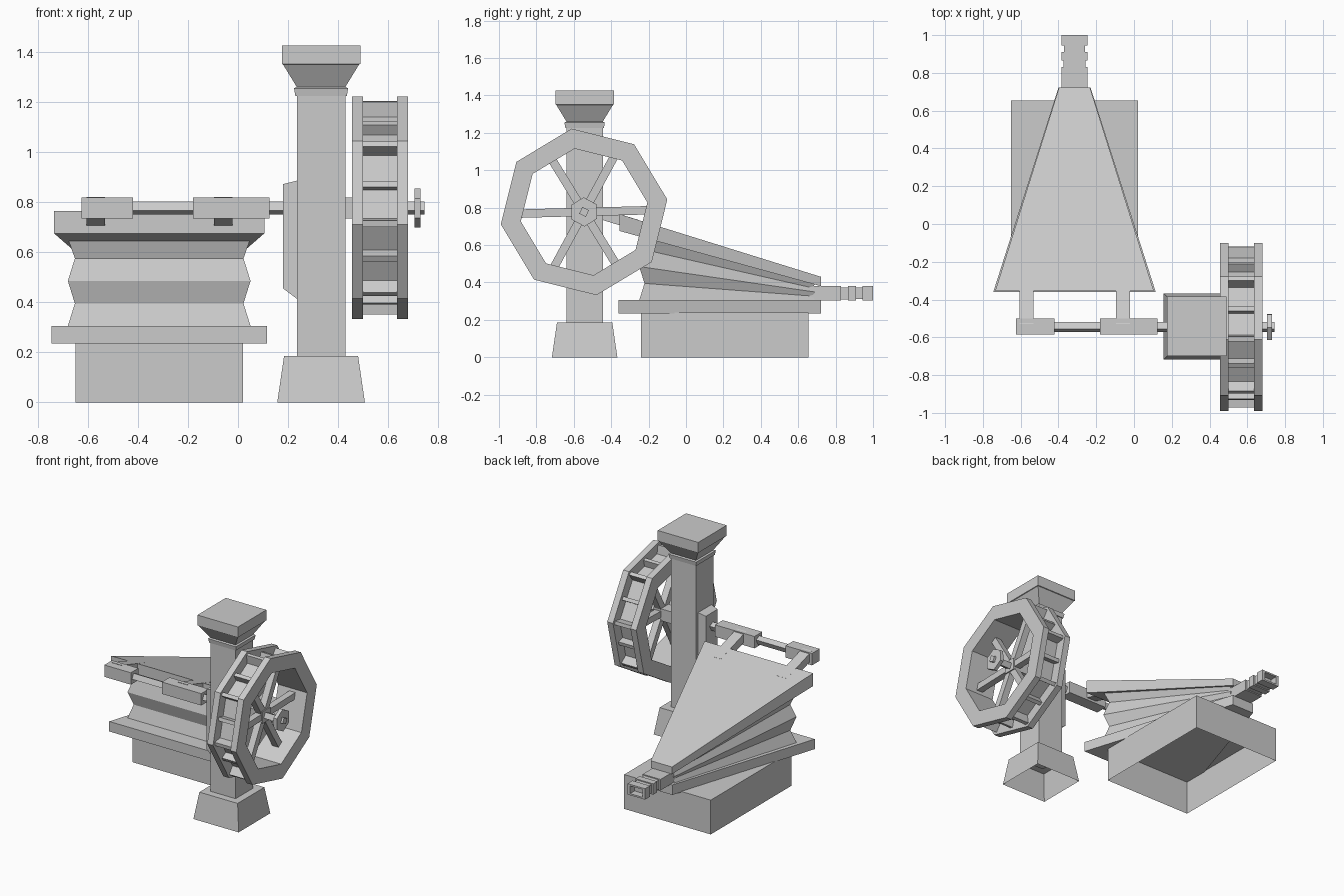
import bpy, bmesh
from math import sin, cos, pi, radians
from mathutils import Matrix, Vector

if "Cube" in bpy.data.objects:
    bpy.data.objects.remove(bpy.data.objects["Cube"])

CX = -0.315            # bellows centre line
AY, AZ = -0.545, 0.777  # axle position
PX, PY = 0.332, -0.542  # pillar centre


def finish(name, bm):
    bmesh.ops.recalc_face_normals(bm, faces=bm.faces)
    me = bpy.data.meshes.new(name)
    bm.to_mesh(me)
    bm.free()
    ob = bpy.data.objects.new(name, me)
    bpy.context.collection.objects.link(ob)
    return ob


def loft(name, rings, start=True, end=True, close=False):
    """Skin a list of point loops, with optional end caps."""
    bm = bmesh.new()
    loops = [[bm.verts.new(p) for p in r] for r in rings]
    pairs = list(zip(loops, loops[1:]))
    if close:
        pairs.append((loops[-1], loops[0]))
    for a, b in pairs:
        for i in range(len(a)):
            j = (i + 1) % len(a)
            bm.faces.new((a[i], a[j], b[j], b[i]))
    if not close:
        if start:
            bm.faces.new(loops[0][::-1])
        if end:
            bm.faces.new(loops[-1])
    return finish(name, bm)


def rect(cx, cy, hx, hy, z):
    return [(cx - hx, cy - hy, z), (cx + hx, cy - hy, z), (cx + hx, cy + hy, z), (cx - hx, cy + hy, z)]


def box(name, x0, x1, y0, y1, z0, z1, bottom=True):
    c = ((x0 + x1) / 2, (y0 + y1) / 2, (x1 - x0) / 2, (y1 - y0) / 2)
    return loft(name, [rect(*c, z0), rect(*c, z1)], start=bottom)


def ngon_x(x, r, n, a0):
    """Regular polygon around the axle at a given x."""
    return [(x, AY + r * cos(a0 + 2 * pi * i / n), AZ + r * sin(a0 + 2 * pi * i / n)) for i in range(n)]


def wedge(hf, yf, zf, hb, yb, zb):
    """Trapezoid loop: wide front edge, narrow back edge."""
    return [(CX - hf, yf, zf), (CX + hf, yf, zf), (CX + hb, yb, zb), (CX - hb, yb, zb)]


def radial_bar(name, ang, r0, r1, x0, x1, w):
    """Bar pointing out from the axle."""
    ob = box(name, x0, x1, r0, r1, -w / 2, w / 2)
    ob.data.transform(Matrix.Translation((0, AY, AZ)) @ Matrix.Rotation(ang, 4, 'X'))
    return ob


# Bellows: plinth, boards and pleated bag
box("bellows_plinth", -0.65, 0.02, -0.24, 0.655, 0, 0.24, bottom=False)
loft("lower_board", [wedge(0.43, -0.36, z, 0.085, 0.722, z) for z in (0.235, 0.305)])
loft("upper_board", [wedge(0.42, -0.355, 0.675, 0.082, 0.722, 0.38),
                     wedge(0.42, -0.355, 0.765, 0.082, 0.722, 0.43)])
pleats = []
for i, z in enumerate((0.305, 0.395, 0.485, 0.575, 0.655)):
    k = 0.028 * (i % 2)
    pleats.append(wedge(0.365 - k, -0.25 + k, z, 0.078 - k / 2, 0.69 - k / 2, 0.305 + 0.022 * i))
loft("pleated_bag", pleats)

# Stepped nozzle with a recessed mouth
steps = [(0.66, 0.069), (0.83, 0.069), (0.83, 0.057), (0.865, 0.057), (0.865, 0.068), (0.91, 0.068),
         (0.91, 0.056), (0.945, 0.056), (0.945, 0.068), (1.0, 0.068), (1.0, 0.048), (0.95, 0.048)]
loft("nozzle", [[(CX + sx * h, y, 0.342 + sz * h * 0.56)
                 for sx, sz in ((-1, -1), (1, -1), (1, 1), (-1, 1))] for y, h in steps])

# Lever arms from the upper board to the shaft
for x in (-0.568, -0.058):
    loft("lever_arm", [[(x + sx * 0.037, y, z + sz) for sx, sz in ((-1, -.03), (1, -.03), (1, .03), (-1, .03))]
                       for y, z in ((-0.53, 0.79), (-0.25, 0.703))])

# Shaft and its blocks
loft("shaft", [ngon_x(x, 0.028, 4, radians(20)) for x in (-0.5, 0.745)])
for x0, x1 in ((-0.625, -0.42), (-0.18, 0.125), (0.4, 0.6)):
    box("shaft_block", x0, x1, AY - 0.04, AY + 0.045, 0.735, 0.818)

# Pillar: hollow foot, post, collar and flared capital
loft("pillar_foot", [rect(PX, PY, 0.175, 0.175, 0), rect(PX, PY, 0.148, 0.148, 0.185)], start=False)
loft("pillar_post", [rect(PX, PY, 0.097, 0.097, z) for z in (0.18, 1.23)])
loft("pillar_capital", [rect(PX, PY, h, h, z) for h, z in (
    (0.103, 1.225), (0.108, 1.255), (0.097, 1.26), (0.152, 1.35), (0.157, 1.352), (0.157, 1.425))])

# Bearing plate on the inner side of the pillar
loft("bearing_plate", [[(x, PY - h, z0), (x, PY + h, z0), (x, PY + h, z1), (x, PY - h, z1)]
                       for x, h, z0, z1 in ((0.24, 0.075, 0.41, 0.887), (0.18, 0.065, 0.455, 0.872))])

# Eight-sided water wheel: two rims, drum, slats, spokes, hub
TILT = radians(8.5)


def octagon_ring(name, x0, x1, r_in, r_out):
    loft(name, [ngon_x(x, r, 8, TILT) for x, r in ((x0, r_in), (x0, r_out), (x1, r_out), (x1, r_in))], close=True)


octagon_ring("wheel_rim_inner", 0.455, 0.50, 0.342, 0.45)
octagon_ring("wheel_rim_outer", 0.635, 0.68, 0.342, 0.45)
octagon_ring("wheel_drum", 0.495, 0.64, 0.342, 0.375)
for i in range(16):
    radial_bar("wheel_slat", TILT + i * pi / 8, 0.33 if i % 2 else 0.345, 0.395 if i % 2 else 0.43, 0.498, 0.637, 0.025)
for i in range(6):
    radial_bar("wheel_spoke", radians(1.5) + i * pi / 3, 0.02, 0.335, 0.545, 0.592, 0.045)
loft("hub_cap", [ngon_x(x, 0.078, 6, radians(92)) for x in (0.705, 0.73)])
